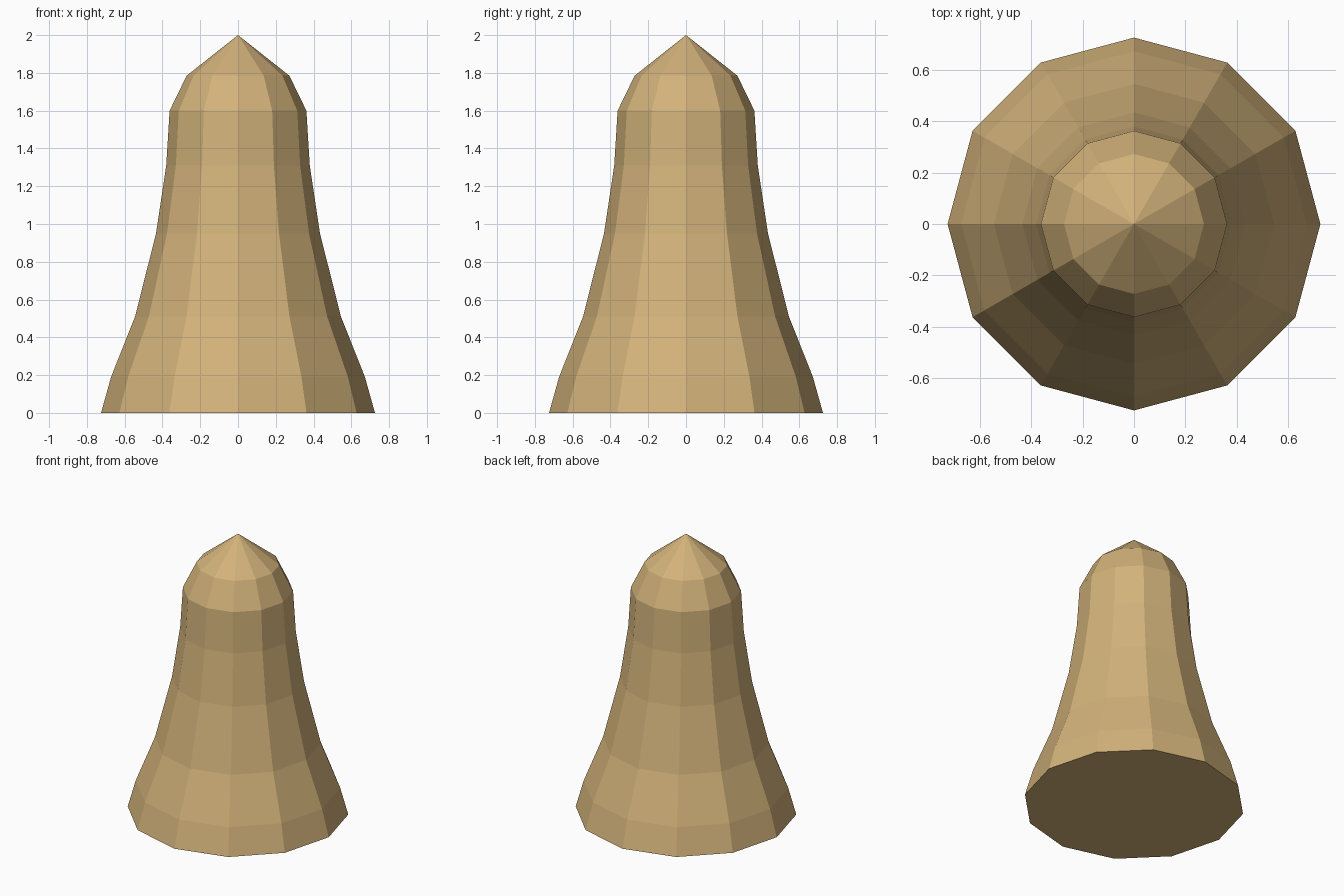
import bpy, bmesh
from math import cos, sin, tau

if "Cube" in bpy.data.objects:
    bpy.data.objects.remove(bpy.data.objects["Cube"])

SIDES = 12
# (radius, height) of each ring from base to shoulder
PROFILE = [(0.725, 0), (0.672, 0.19), (0.545, 0.51), (0.434, 0.95),
           (0.38, 1.31), (0.362, 1.60), (0.272, 1.785)]
TIP = 2.0

bm = bmesh.new()
rings = [[bm.verts.new((r * cos(tau * i / SIDES), r * sin(tau * i / SIDES), z))
          for i in range(SIDES)] for r, z in PROFILE]

# Flared walls
for low, high in zip(rings, rings[1:]):
    for i in range(SIDES):
        j = (i + 1) % SIDES
        bm.faces.new((low[i], low[j], high[j], high[i]))

# Pointed top and flat base
tip = bm.verts.new((0, 0, TIP))
for i in range(SIDES):
    bm.faces.new((rings[-1][i], rings[-1][(i + 1) % SIDES], tip))
bm.faces.new(rings[0][::-1])

mesh = bpy.data.meshes.new("flared_body")
bm.to_mesh(mesh)
bm.free()
body = bpy.data.objects.new("flared_body", mesh)
bpy.context.collection.objects.link(body)

# Tan colour
tan_mat = bpy.data.materials.new("tan")
tan_mat.diffuse_color = (0.645, 0.445, 0.195, 1)
tan_mat.use_nodes = True
tan_mat.node_tree.nodes["Principled BSDF"].inputs["Base Color"].default_value = tan_mat.diffuse_color
mesh.materials.append(tan_mat)
